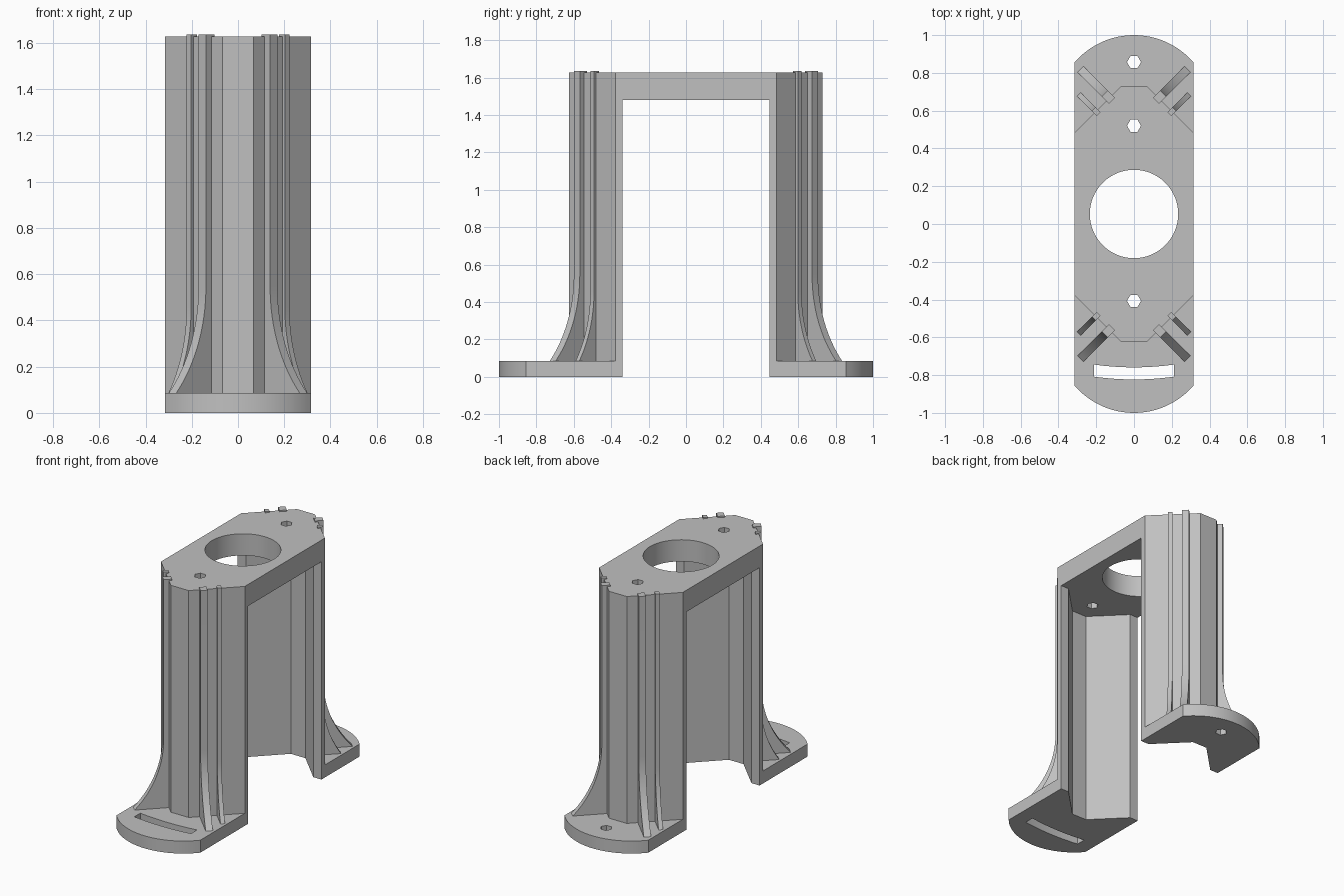
import bpy, bmesh
from math import sin, cos, pi, sqrt, asin, radians
from mathutils import Matrix, Vector

cube = bpy.data.objects.get("Cube")
if cube:
    bpy.data.objects.remove(cube, do_unlink=True)

GREY = (0.53, 0.53, 0.53, 1)
grey = bpy.data.materials.new("plain grey")
grey.use_nodes = True
grey.diffuse_color = GREY
grey.node_tree.nodes["Principled BSDF"].inputs["Base Color"].default_value = GREY

HALF_W, MID_Y = 0.315, 0.053      # half width, centre of the tower in y
FOOT_H, PLATE_Z, TOP = 0.085, 1.48, 1.627


def prism(name, pts, z0, z1, matrix=Matrix()):
    """Extrude a flat outline from z0 to z1, then place it."""
    bm = bmesh.new()
    face = bm.faces.new([bm.verts.new((x, y, z0)) for x, y in pts])
    new = bmesh.ops.extrude_face_region(bm, geom=[face])["geom"]
    bmesh.ops.translate(bm, vec=(0, 0, z1 - z0),
                        verts=[v for v in new if isinstance(v, bmesh.types.BMVert)])
    bm.transform(matrix)
    bmesh.ops.recalc_face_normals(bm, faces=bm.faces)
    mesh = bpy.data.meshes.new(name)
    bm.to_mesh(mesh)
    bm.free()
    mesh.materials.append(grey)
    obj = bpy.data.objects.new(name, mesh)
    bpy.context.collection.objects.link(obj)
    return obj


def activate(obj):
    bpy.ops.object.select_all(action='DESELECT')
    obj.select_set(True)
    bpy.context.view_layer.objects.active = obj


def cut(obj, cutter):
    mod = obj.modifiers.new("cut", 'BOOLEAN')
    mod.operation, mod.solver, mod.object = 'DIFFERENCE', 'EXACT', cutter
    activate(obj)
    bpy.ops.object.modifier_apply(modifier=mod.name)
    bpy.data.objects.remove(cutter, do_unlink=True)


def smooth(obj):
    activate(obj)
    bpy.ops.object.shade_smooth_by_angle(angle=radians(25))


def circle(r, y, n):
    return [(r * cos(2 * pi * i / n), y + r * sin(2 * pi * i / n)) for i in range(n)]


# Outlines of one tower end, listed from +x to -x
def tower_end(side, half):
    pts = half + [(-x, y) for x, y in reversed(half)]
    return [(x, MID_Y + side * y) for x, y in pts]


def outer(side):
    return tower_end(side, [(HALF_W, 0.43), (0.067, 0.678)])


# The inside starts with a flat lip, then follows the slanted wall
def inner(side):
    return tower_end(side, [(HALF_W, 0.393), (0.254, 0.393), (0.055, 0.592)])


# Top plate with the big bore and two screw holes
plate = prism("top_plate", outer(1) + outer(-1)[::-1], PLATE_Z, TOP)
cut(plate, prism("bore_cutter", circle(0.234, MID_Y, 64), 1, 2))
for y in (0.52, -0.407):
    cut(plate, prism("screw_cutter", circle(0.037, y, 6), 1, 2))
smooth(plate)

for side, label in ((-1, "front"), (1, "back")):
    # Folded wall of the leg
    prism(label + "_leg", outer(side) + inner(side)[::-1], FOOT_H, PLATE_Z)

    # Foot with a rounded outer end
    radius = 0.415
    sweep = asin(HALF_W / radius)
    arc = [(radius * sin(a), side * (1 - radius + radius * cos(a)))
           for a in [-sweep + 2 * sweep * i / 24 for i in range(25)]]
    foot = prism(label + "_foot", inner(side) + arc, 0, FOOT_H)
    if side > 0:
        cut(foot, prism("foot_hole_cutter", circle(0.037, 0.857, 6), -1, 1))
    else:
        xs = [-0.213 + 0.426 * i / 16 for i in range(17)]
        sag = [0.015 * (1 - (x / 0.213) ** 2) for x in xs]
        slot = [(x, -0.744 - s) for x, s in zip(xs, sag)]
        slot += [(x, -0.808 - s) for x, s in zip(xs[::-1], sag)]
        cut(foot, prism("slot_cutter", slot, -1, 1))
    smooth(foot)

    # Flared ribs standing square on the slanted walls
    for size, along, width, reach, tip in (("large", 0.482, 0.045, 0.215, 0.033),
                                           ("small", 0.342, 0.028, 0.127, 0.016)):
        run, sweep_r = reach - tip, 0.67
        rise = sqrt(2 * sweep_r * run - run * run)
        end = asin(rise / sweep_r)
        flare = [(tip + sweep_r * (1 - cos(a)), FOOT_H + rise - sweep_r * sin(a))
                 for a in [end * i / 16 for i in range(17)]]
        outline = [(-0.02, FOOT_H), (-0.02, TOP + 0.009), (tip, TOP + 0.009)] + flare
        for sx, hand in ((1, "left"), (-1, "right")):
            out = Vector((sx, side, 0)).normalized()
            up = Vector((0, 0, 1))
            across = out.cross(up)
            # Point on the slanted wall at the given offset along it
            total = HALF_W + 0.43
            base = Vector((sx * (total - along) / 2, MID_Y + side * (total + along) / 2, 0))
            place = Matrix((out, up, across)).transposed().to_4x4()
            place.translation = base
            smooth(prism(f"{label}_{hand}_{size}_rib", outline, -width / 2, width / 2, place))
